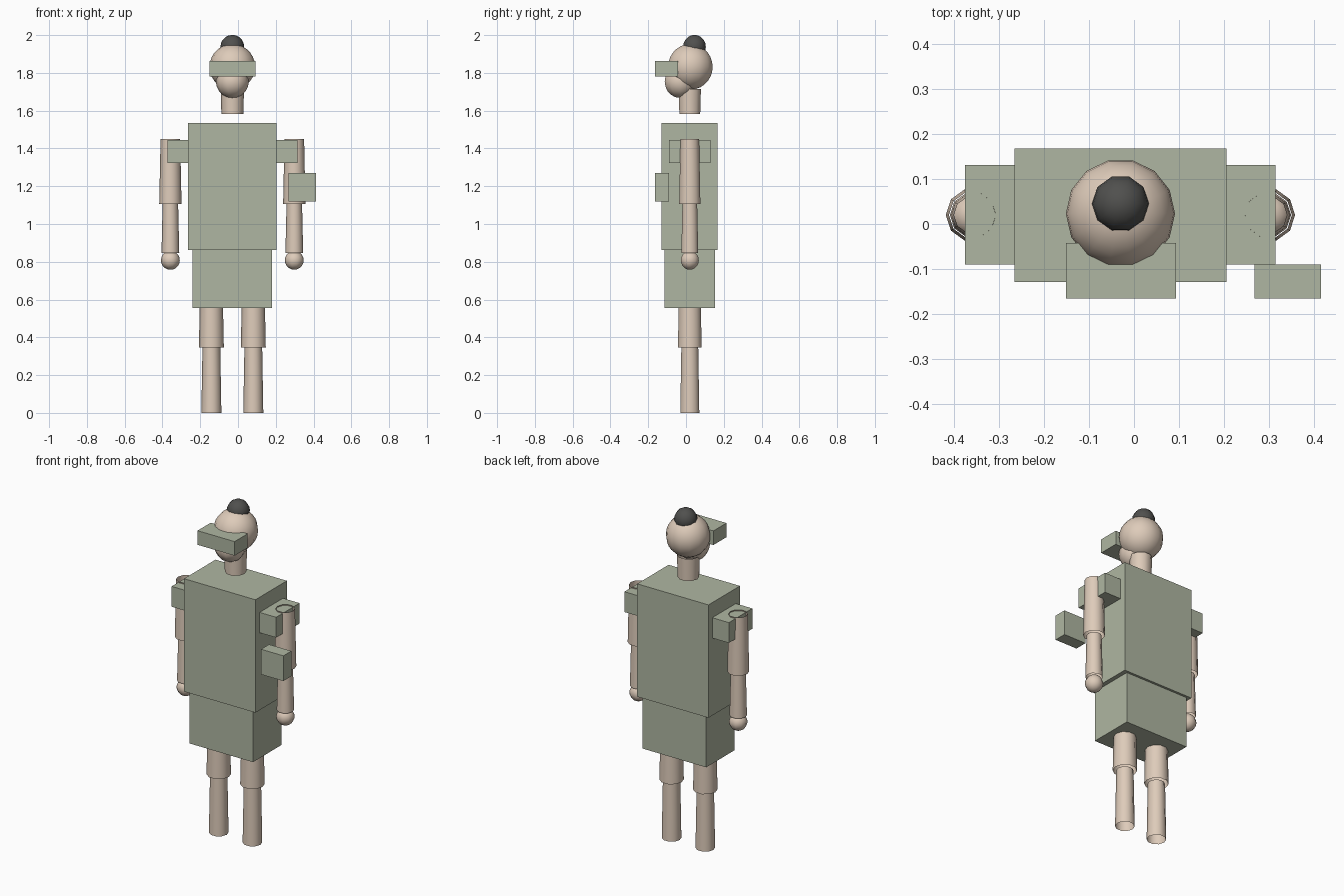
import bpy, bmesh
from math import pi
from mathutils import Matrix, Vector

old = bpy.data.objects.get("Cube")
if old:
    bpy.data.objects.remove(old, do_unlink=True)


def material(name, rgb):
    m = bpy.data.materials.new(name)
    m.use_nodes = True
    m.diffuse_color = (*rgb, 1)
    m.node_tree.nodes["Principled BSDF"].inputs["Base Color"].default_value = (*rgb, 1)
    return m


cloth = material("sage cloth", (0.43, 0.47, 0.36))
skin = material("skin", (0.73, 0.60, 0.49))
hair = material("dark hair", (0.08, 0.08, 0.076))

CX, CY = -0.03, 0.02      # body axis
TURN = Matrix.Rotation(pi / 2, 4, 'Z')


def finish(name, bm, mat, smooth=False):
    me = bpy.data.meshes.new(name)
    bm.to_mesh(me)
    bm.free()
    me.materials.append(mat)
    for p in me.polygons:
        p.use_smooth = smooth
    ob = bpy.data.objects.new(name, me)
    bpy.context.collection.objects.link(ob)
    return ob


def box(name, lo, hi):
    lo, hi = Vector(lo), Vector(hi)
    bm = bmesh.new()
    bmesh.ops.create_cube(bm, size=1, matrix=Matrix.Translation((lo + hi) / 2)
                          @ Matrix.Diagonal((*(hi - lo), 1)))
    return finish(name, bm, cloth)


def ball(name, centre, radius, sides, mat):
    bm = bmesh.new()
    bmesh.ops.create_uvsphere(bm, u_segments=sides, v_segments=sides, radius=radius,
                              matrix=Matrix.Translation(centre) @ TURN)
    return finish(name, bm, mat, True)


def tube(name, x, z0, z1, r0, r1):
    """Open-ended, slightly tapered limb segment."""
    bm = bmesh.new()
    bmesh.ops.create_cone(bm, cap_ends=False, segments=10, radius1=r0, radius2=r1,
                          depth=z1 - z0,
                          matrix=Matrix.Translation((x, CY, (z0 + z1) / 2)) @ TURN)
    return finish(name, bm, skin, True)


# Clothing
box("torso", (-0.265, -0.129, 0.862), (0.205, 0.167, 1.534))
box("skirt", (-0.24, -0.115, 0.555), (0.179, 0.153, 0.862))
box("arm_badge", (0.267, -0.165, 1.12), (0.414, -0.09, 1.27))

# Head
tube("neck", CX, 1.583, 1.716, 0.058, 0.062)
ball("head", (CX, 0.023, 1.832), 0.121, 14, skin)
ball("jaw", (CX, -0.03, 1.754), 0.087, 10, skin)
ball("hair_bun", (CX, 0.045, 1.938), 0.063, 10, hair)
box("visor", (-0.151, -0.165, 1.78), (0.093, -0.042, 1.864))

# Paired sleeves, arms and legs
for side, s in (("left", 1), ("right", -1)):
    xs = sorted((CX + s * 0.2, CX + s * 0.344))
    box(side + "_sleeve", (xs[0], -0.09, 1.323), (xs[1], 0.131, 1.444))

    arm = CX + s * 0.328
    tube(side + "_upper_arm", arm, 1.107, 1.45, 0.059, 0.052)
    tube(side + "_forearm", arm, 0.847, 1.107, 0.047, 0.041)
    ball(side + "_hand", (arm, CY, 0.808), 0.05, 10, skin)

    leg = CX + s * 0.111
    tube(side + "_thigh", leg, 0.347, 0.69, 0.066, 0.059)
    tube(side + "_shin", leg, 0.0, 0.347, 0.053, 0.047)
